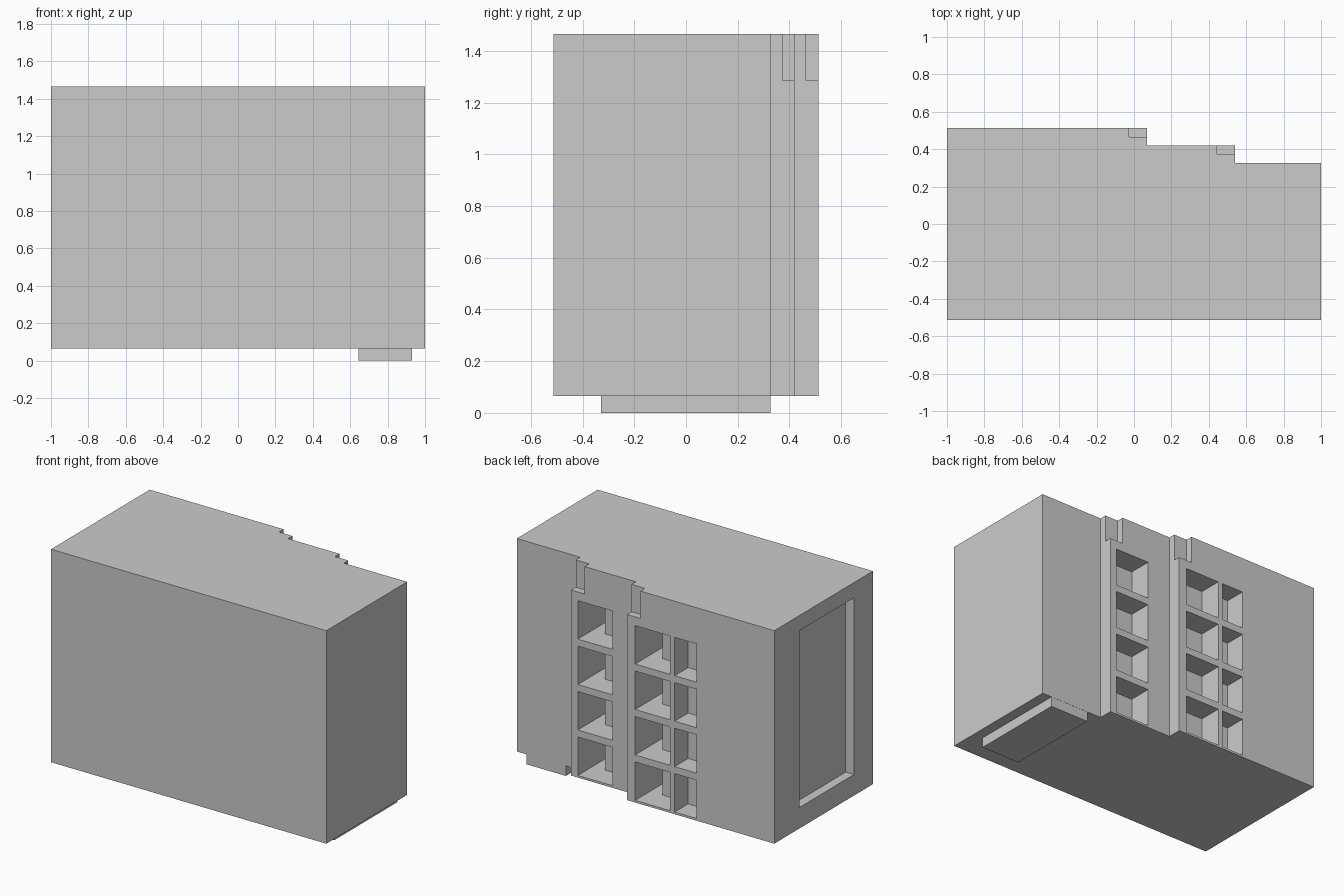
import bpy
import bmesh

if "Cube" in bpy.data.objects:
    bpy.data.objects.remove(bpy.data.objects["Cube"])


def prism(bm, plan, z0, z1):
    """Extrude a plan outline (x, y) from z0 up to z1."""
    face = bm.faces.new([bm.verts.new((x, y, z0)) for x, y in plan])
    top = bmesh.ops.extrude_face_region(bm, geom=[face])["geom"]
    verts = [v for v in top if isinstance(v, bmesh.types.BMVert)]
    bmesh.ops.translate(bm, verts=verts, vec=(0, 0, z1 - z0))


def rect(x0, x1, y0, y1):
    return [(x0, y0), (x1, y0), (x1, y1), (x0, y1)]


def make_object(name, bm):
    bmesh.ops.recalc_face_normals(bm, faces=bm.faces)
    mesh = bpy.data.meshes.new(name)
    bm.to_mesh(mesh)
    bm.free()
    obj = bpy.data.objects.new(name, mesh)
    bpy.context.collection.objects.link(obj)
    return obj


BOTTOM, TOP = 0.066, 1.465

# Building body with a stepped back wall
bm = bmesh.new()
prism(bm, [(-1, -0.512), (1, -0.512), (1, 0.327), (0.54, 0.327), (0.54, 0.42),
           (0.07, 0.42), (0.07, 0.512), (-1, 0.512)], BOTTOM, TOP)
body = make_object("building_body", bm)

# All openings, gathered in one cutter
bm = bmesh.new()
OUT = 0.03

# Corner notches at the top of each step
for x, y in ((0.07, 0.512), (0.54, 0.42)):
    prism(bm, rect(x - 0.097, x + OUT, y - 0.047, y + OUT), 1.285, TOP + OUT)

# Four floors of L-shaped balconies and small windows
for floor in range(4):
    z0 = 0.08 + 0.2985 * floor
    z1 = z0 + 0.252
    for x, y in ((0.011, 0.512), (0.492, 0.42)):
        prism(bm, [(x, y + OUT), (x - 0.252, y + OUT), (x - 0.252, y - 0.155),
                   (x - 0.09, y - 0.155), (x - 0.09, y - 0.31), (x, y - 0.31)], z0, z1)
    prism(bm, rect(-0.433, -0.276, 0.512 - 0.14, 0.512 + OUT), z0, z1)

# Shallow panel recess in the left wall
prism(bm, rect(-1 - OUT, -0.94, -0.315, 0.252), 0.204, 1.365)
cutter = make_object("opening_cutter", bm)
cutter.hide_render = True

# Cut the openings and discard the cutter
cut = body.modifiers.new("openings", "BOOLEAN")
cut.operation = "DIFFERENCE"
cut.solver = "EXACT"
cut.object = cutter
bpy.context.view_layer.objects.active = body
bpy.ops.object.modifier_apply(modifier=cut.name)
bpy.data.objects.remove(cutter, do_unlink=True)

# Entrance plinth below the body
bm = bmesh.new()
prism(bm, rect(0.645, 0.93, -0.328, 0.326), 0, BOTTOM)
make_object("entrance_plinth", bm)
